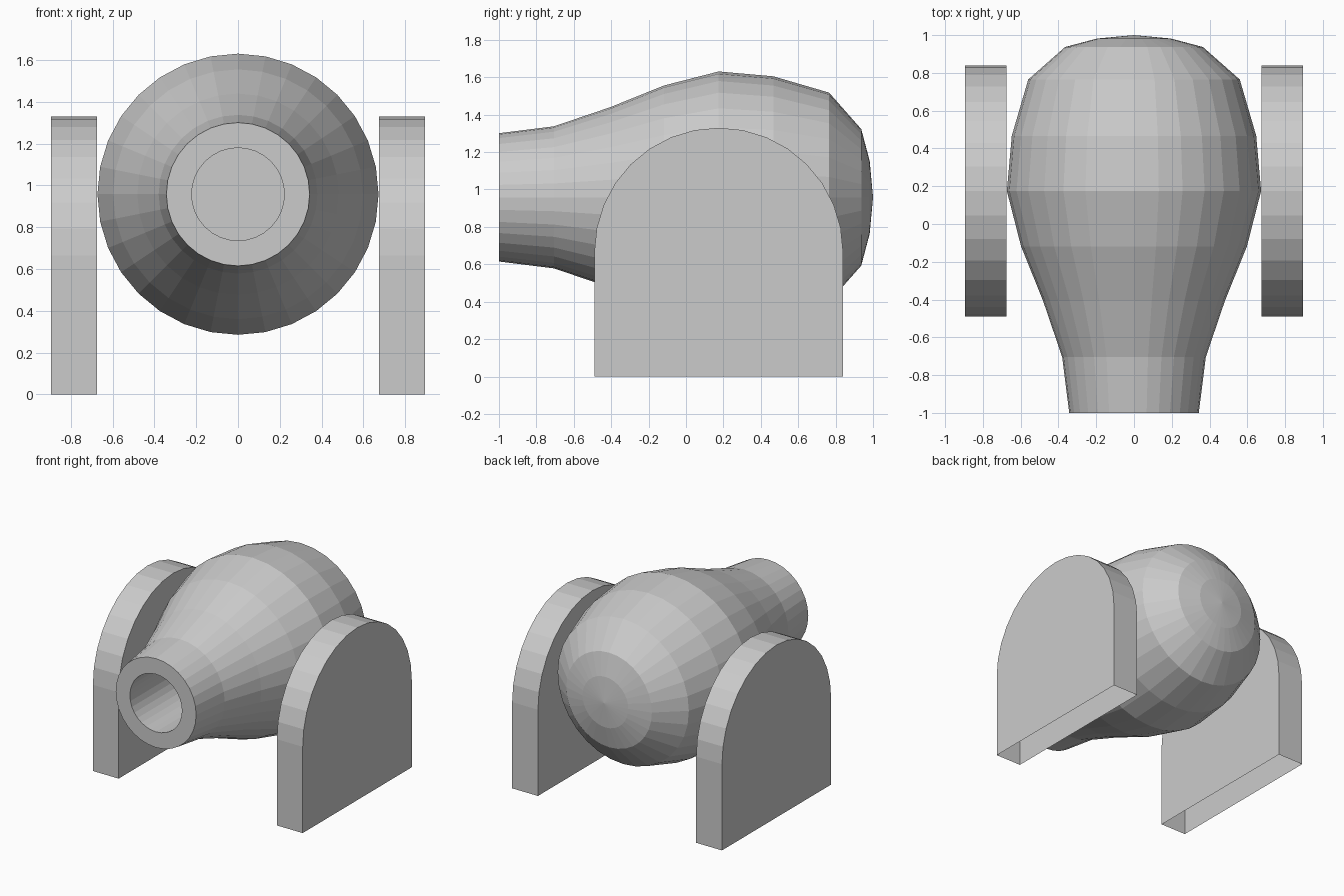
import bpy, bmesh, math

if "Cube" in bpy.data.objects:
    bpy.data.objects.remove(bpy.data.objects["Cube"])

SIDES = 32
AXIS_Z = 0.958


def make_object(name, bm):
    bmesh.ops.recalc_face_normals(bm, faces=bm.faces)
    mesh = bpy.data.meshes.new(name)
    bm.to_mesh(mesh)
    bm.free()
    obj = bpy.data.objects.new(name, mesh)
    bpy.context.collection.objects.link(obj)
    return obj


# Mortar barrel: (radius, y) profile from bore bottom, out the muzzle, to the breech
profile = [(0, -0.3), (0.222, -0.3), (0.222, -1), (0.343, -1), (0.38, -0.705),
           (0.482, -0.405), (0.598, -0.118), (0.673, 0.175), (0.647, 0.467),
           (0.56, 0.765), (0.365, 0.937), (0.195, 0.982), (0, 1)]
bm = bmesh.new()
verts = [bm.verts.new((r, y, AXIS_Z)) for r, y in profile]
edges = [bm.edges.new(pair) for pair in zip(verts, verts[1:])]
bmesh.ops.spin(bm, geom=verts + edges, cent=(0, 0, AXIS_Z), axis=(0, 1, 0),
               angle=math.tau, steps=SIDES)
bmesh.ops.remove_doubles(bm, verts=bm.verts, dist=0.0005)
make_object("barrel", bm)

# Round-topped side cheeks, open underneath
R, CY, INNER, OUTER = 0.665, 0.175, 0.675, 0.895
outline = [(CY + R, 0)]
for i in range(SIDES // 2 + 1):
    a = math.tau * i / SIDES
    outline.append((CY + R * math.cos(a), R + R * math.sin(a)))
outline.append((CY - R, 0))

for name, side in (("left_cheek", -1), ("right_cheek", 1)):
    bm = bmesh.new()
    inner = [bm.verts.new((side * INNER, y, z)) for y, z in outline]
    outer = [bm.verts.new((side * OUTER, y, z)) for y, z in outline]
    bm.faces.new(inner)
    bm.faces.new(outer)
    for i in range(len(outline) - 1):
        bm.faces.new((inner[i], inner[i + 1], outer[i + 1], outer[i]))
    make_object(name, bm)
